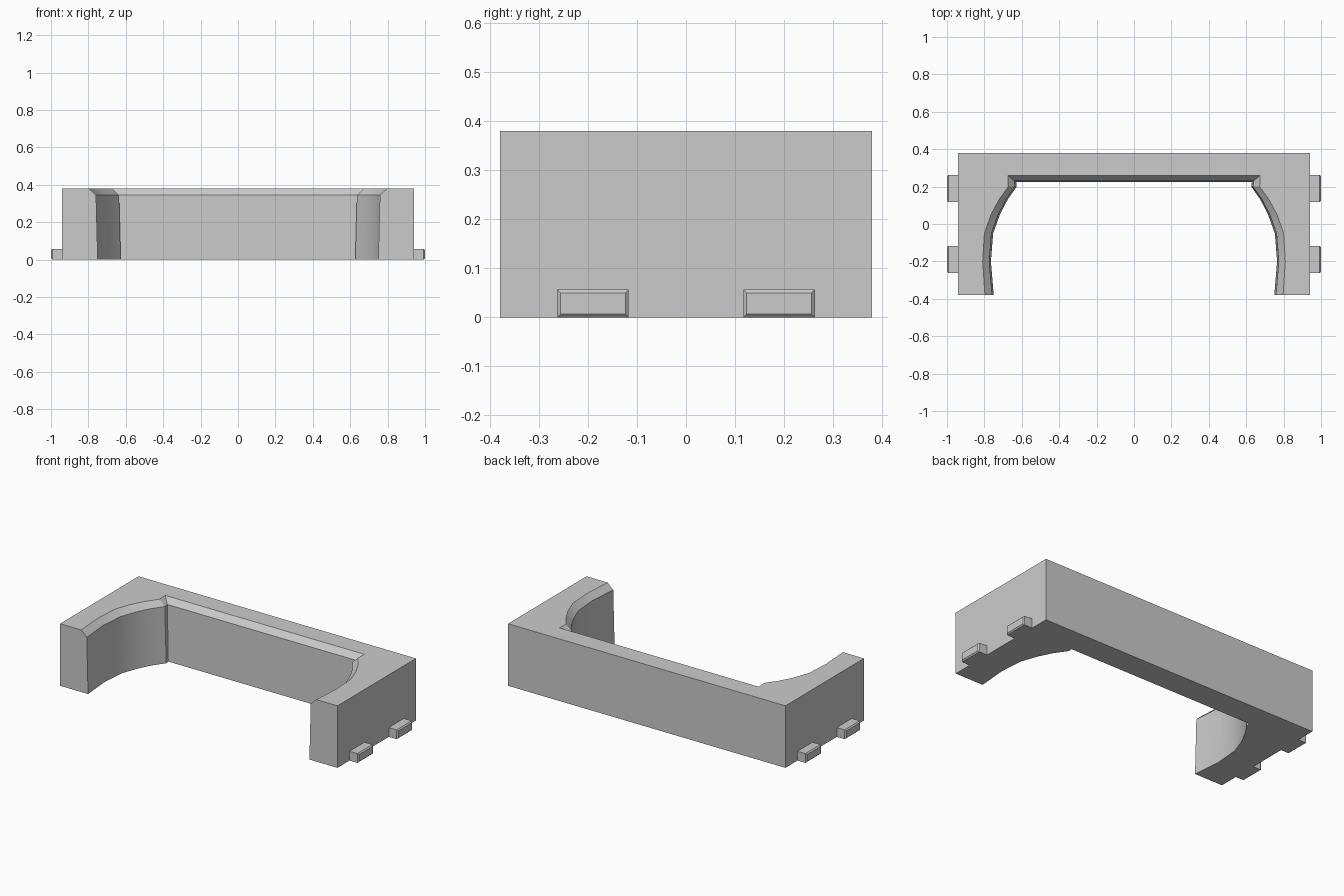
import bpy, bmesh

cube = bpy.data.objects.get("Cube")
if cube:
    bpy.data.objects.remove(cube)

grey = bpy.data.materials.new("plain grey")
grey.use_nodes = True
colour = (0.6, 0.6, 0.6, 1)
grey.diffuse_color = colour
grey.node_tree.nodes["Principled BSDF"].inputs["Base Color"].default_value = colour


def add_object(name, bm):
    bmesh.ops.recalc_face_normals(bm, faces=bm.faces[:])
    mesh = bpy.data.meshes.new(name)
    bm.to_mesh(mesh)
    bm.free()
    mesh.materials.append(grey)
    obj = bpy.data.objects.new(name, mesh)
    bpy.context.collection.objects.link(obj)
    return obj


def loft(bm, rings):
    """Join matching rings of points into a closed solid."""
    loops = [[bm.verts.new(p) for p in ring] for ring in rings]
    for a, b in zip(loops, loops[1:]):
        for i in range(len(a)):
            j = (i + 1) % len(a)
            bm.faces.new((a[i], a[j], b[j], b[i]))
    bm.faces.new(loops[0][::-1])
    bm.faces.new(loops[-1])


# Inner outline of the opening, from the front to the back corner
top_curve = [(0.797, -0.38), (0.809, -0.2), (0.80, -0.05), (0.765, 0.05),
             (0.722, 0.13), (0.672, 0.2), (0.675, 0.26)]
low_curve = [(0.75, -0.38), (0.765, -0.2), (0.753, -0.05), (0.717, 0.05),
             (0.676, 0.13), (0.627, 0.2), (0.63, 0.225)]
rim_curve = [(x + 0.009, y) for x, y in low_curve]
rim_curve[-1] = (0.64, 0.23)


def frame_ring(curve, z):
    right_side = [(-x, y) for x, y in curve]
    outline = [(-0.94, 0.38), (-0.94, -0.38)] + right_side + curve[::-1]
    outline += [(0.94, -0.38), (0.94, 0.38)]
    return [(x, y, z) for x, y in outline]


# U-shaped frame with a sloped rim around the opening
bm = bmesh.new()
loft(bm, [frame_ring(low_curve, 0), frame_ring(rim_curve, 0.345),
          frame_ring(top_curve, 0.38)])
frame = add_object("frame", bm)
bpy.context.view_layer.objects.active = frame
frame.select_set(True)
bpy.ops.object.shade_smooth_by_angle(angle=0.5)


def tab_ring(side, x, y, inset):
    w, low, high = 0.073 - inset, inset, 0.057 - inset
    return [(side * x, y + dy, z) for dy, z in
            ((-w, low), (w, low), (w, high), (-w, high))]


# Small tabs with chamfered ends, two on each side
for side, side_name in ((1, "left"), (-1, "right")):
    for y, end in ((-0.19, "front"), (0.19, "back")):
        bm = bmesh.new()
        loft(bm, [tab_ring(side, 0.94, y, 0), tab_ring(side, 0.993, y, 0),
                  tab_ring(side, 1.0, y, 0.007)])
        add_object(f"{side_name}_{end}_tab", bm)
